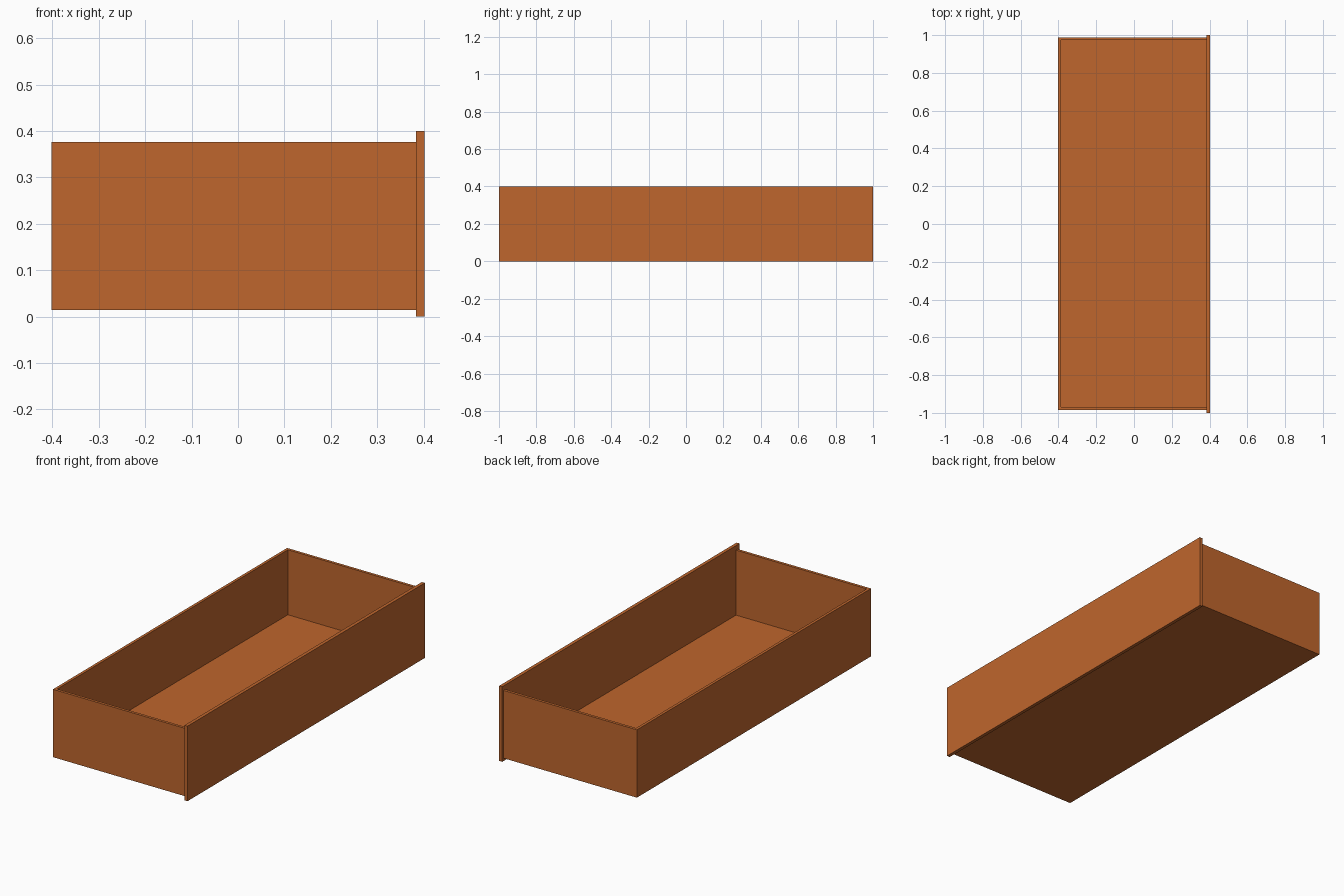
import bpy, bmesh

if "Cube" in bpy.data.objects:
    bpy.data.objects.remove(bpy.data.objects["Cube"])

wood = bpy.data.materials.new("warm_brown_wood")
wood.diffuse_color = (0.52, 0.132, 0.026, 1)
wood.use_nodes = True
wood.node_tree.nodes["Principled BSDF"].inputs["Base Color"].default_value = wood.diffuse_color


def prism(name, outline, z0, z1):
    """Extrude a flat outline (counter-clockwise) from z0 up to z1."""
    bm = bmesh.new()
    face = bm.faces.new([bm.verts.new((x, y, z0)) for x, y in outline])
    ext = bmesh.ops.extrude_face_region(bm, geom=[face])
    for v in ext["geom"]:
        if isinstance(v, bmesh.types.BMVert):
            v.co.z = z1
    bmesh.ops.recalc_face_normals(bm, faces=bm.faces)
    mesh = bpy.data.meshes.new(name)
    bm.to_mesh(mesh)
    bm.free()
    mesh.materials.append(wood)
    ob = bpy.data.objects.new(name, mesh)
    bpy.context.collection.objects.link(ob)
    return ob


def rect(x0, x1, y0, y1):
    return [(x0, y0), (x1, y0), (x1, y1), (x0, y1)]


T = 0.015                       # board thickness
XB, XP, XF = -0.402, 0.384, 0.402   # back, panel inner face, panel outer face
Y0, Y1 = -0.985, 0.988          # box sides
Z0, Z1 = 0.0145, 0.376          # box bottom and rim

# U-shaped run of side and back walls
prism("drawer_walls", [
    (XB, Y0), (XP, Y0), (XP, Y0 + T), (XB + T, Y0 + T),
    (XB + T, Y1 - T), (XP, Y1 - T), (XP, Y1), (XB, Y1)], Z0, Z1)

# Floor board fitted between the walls
prism("drawer_floor", rect(XB + T, XP, Y0 + T, Y1 - T), Z0, Z0 + T)

# Oversized face panel
prism("drawer_face_panel", rect(XP, XF, -1.0, 1.0), 0.0, 0.4)
